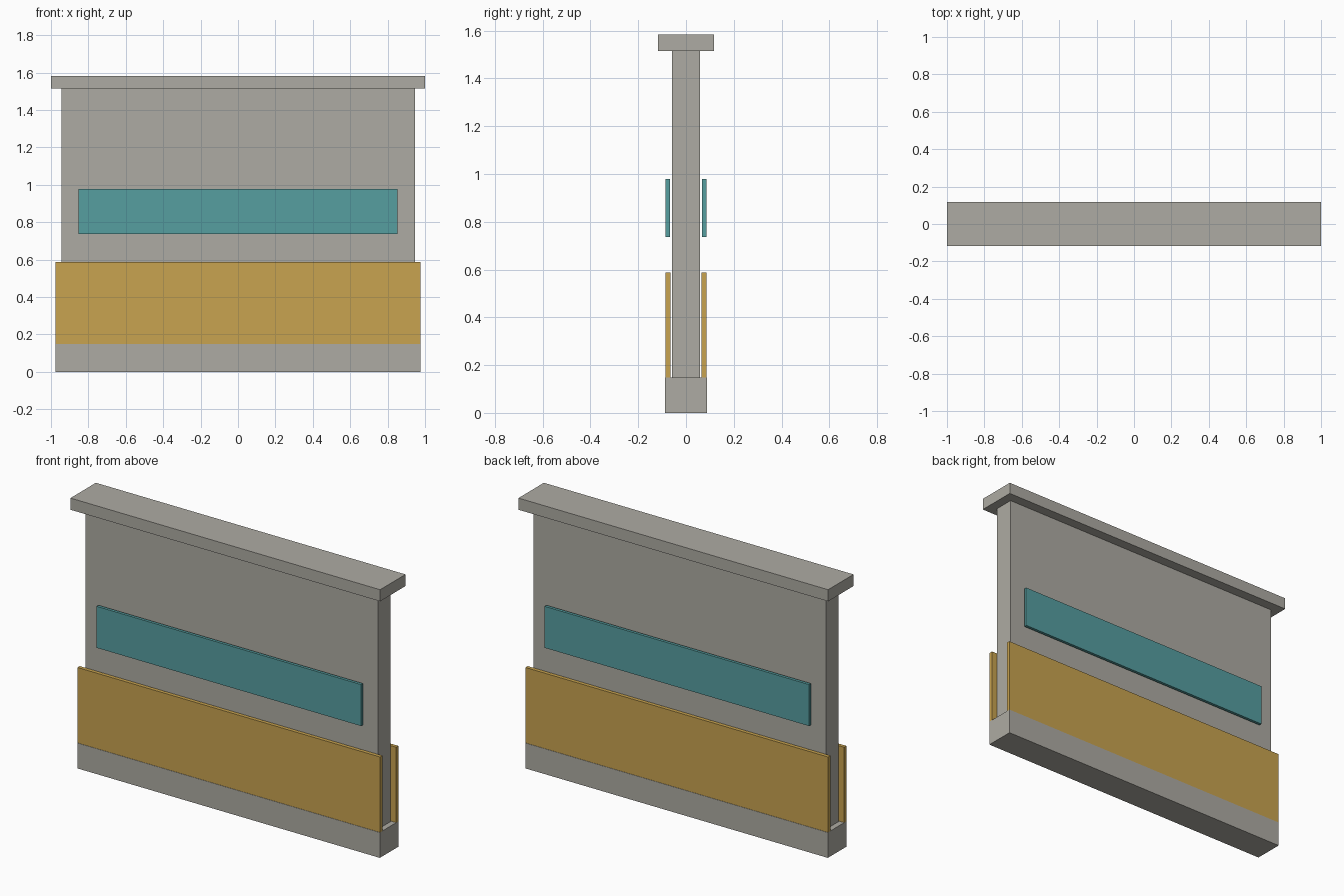
import bpy
import bmesh
from mathutils import Vector

default = bpy.data.objects.get("Cube")
if default:
    bpy.data.objects.remove(default, do_unlink=True)


def material(name, rgb):
    mat = bpy.data.materials.new(name)
    mat.use_nodes = True
    color = (*rgb, 1)
    mat.diffuse_color = color
    mat.node_tree.nodes["Principled BSDF"].inputs["Base Color"].default_value = color
    return mat


def box(name, width, y_range, z_range, mat):
    """Flat-faced box centred on x, spanning the given depth and height."""
    (y0, y1), (z0, z1) = y_range, z_range
    bm = bmesh.new()
    bmesh.ops.create_cube(bm, size=1)
    bmesh.ops.scale(bm, vec=Vector((width, y1 - y0, z1 - z0)), verts=bm.verts)
    mesh = bpy.data.meshes.new(name)
    bm.to_mesh(mesh)
    bm.free()
    mesh.materials.append(mat)
    obj = bpy.data.objects.new(name, mesh)
    obj.location = (0, (y0 + y1) / 2, (z0 + z1) / 2)
    bpy.context.collection.objects.link(obj)
    return obj


stone = material("warm grey stone", (0.423, 0.407, 0.366))
ochre = material("ochre panel", (0.578, 0.366, 0.080))
teal = material("teal panel", (0.093, 0.342, 0.352))

BASE_TOP, CAP_BOTTOM, TOP = 0.148, 1.515, 1.583

# Plinth, wall slab and overhanging coping
box("base", 1.954, (-0.087, 0.087), (0, BASE_TOP), stone)
box("wall", 1.89, (-0.058, 0.058), (BASE_TOP, CAP_BOTTOM), stone)
box("cap", 2.0, (-0.117, 0.117), (CAP_BOTTOM, TOP), stone)

# Panels standing just clear of the wall on both faces
for side, sign in (("front", -1), ("back", 1)):
    def depth(inner):
        return sorted((sign * inner, sign * 0.085))

    box(side + "_lower_panel", 1.954, depth(0.064), (BASE_TOP, 0.588), ochre)
    box(side + "_upper_panel", 1.708, depth(0.068), (0.736, 0.978), teal)
